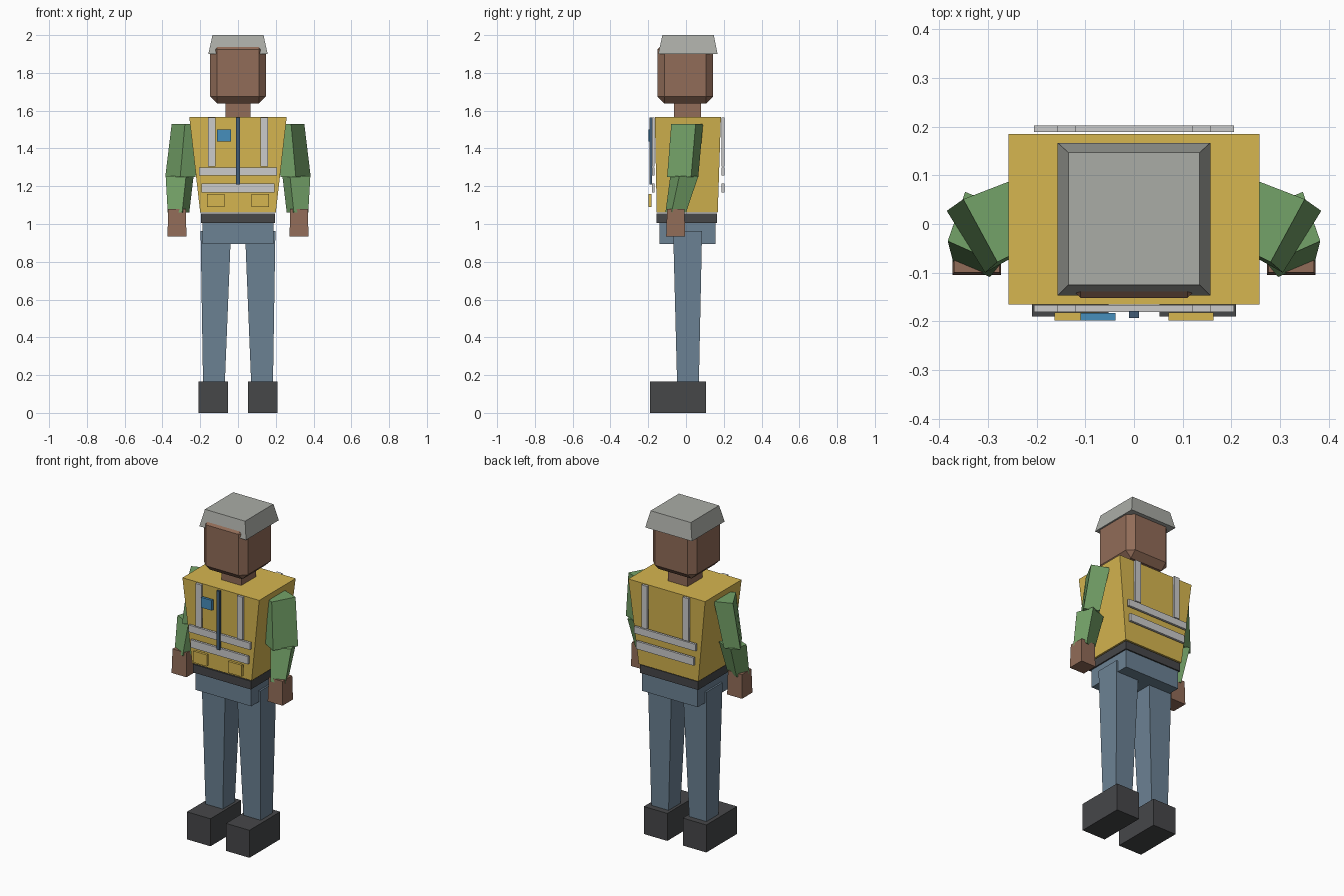
import bpy, bmesh

if "Cube" in bpy.data.objects:
    bpy.data.objects.remove(bpy.data.objects["Cube"])

def material(name, r, g, b):
    lin = lambda c: (c / 255 / 12.92) if c < 10 else ((c / 255 + 0.055) / 1.055) ** 2.4
    m = bpy.data.materials.new(name)
    m.diffuse_color = (lin(r), lin(g), lin(b), 1)
    m.use_nodes = True
    m.node_tree.nodes["Principled BSDF"].inputs["Base Color"].default_value = m.diffuse_color
    return m

YELLOW = material("vest_yellow", 214, 182, 80)
GREEN = material("sleeve_green", 116, 162, 104)
SKIN = material("skin_brown", 145, 108, 88)
DENIM = material("denim_blue", 108, 130, 148)
DARK = material("dark_grey", 70, 71, 73)
NAVY = material("zip_blue", 66, 92, 118)
BLUE = material("badge_blue", 70, 142, 188)
SILVER = material("reflective_grey", 205, 207, 207)
CAP = material("cap_grey", 170, 172, 166)

def loft(name, low, z0, high, z1, mat, bevel=0):
    """Solid between two horizontal four-sided outlines."""
    bm = bmesh.new()
    a = [bm.verts.new((x, y, z0)) for x, y in low]
    b = [bm.verts.new((x, y, z1)) for x, y in high]
    bm.faces.new(a)
    bm.faces.new(b)
    for i in range(4):
        j = (i + 1) % 4
        bm.faces.new((a[i], a[j], b[j], b[i]))
    if bevel:
        bmesh.ops.bevel(bm, geom=bm.edges[:], offset=bevel, segments=1, affect='EDGES')
    bmesh.ops.recalc_face_normals(bm, faces=bm.faces[:])
    me = bpy.data.meshes.new(name)
    bm.to_mesh(me)
    bm.free()
    me.materials.append(mat)
    ob = bpy.data.objects.new(name, me)
    bpy.context.collection.objects.link(ob)
    return ob

def rect(x0, x1, y0, y1):
    return [(x0, y0), (x1, y0), (x1, y1), (x0, y1)]

def box(name, x, y, z, mat, bevel=0):
    return loft(name, rect(*x, *y), z[0], rect(*x, *y), z[1], mat, bevel)

# Torso, belt and hips
loft("vest", rect(-.2, .2, -.155, .168), 1.06, rect(-.258, .258, -.165, .185), 1.567, YELLOW)
box("belt", (-.195, .195), (-.155, .163), (1.005, 1.055), DARK)
box("hips", (-.187, .187), (-.14, .155), (.895, 1.005), DENIM)

# Neck, head and cap
box("neck", (-.066, .066), (-.063, .08), (1.55, 1.66), SKIN)
box("head", (-.147, .147), (-.152, .142), (1.637, 1.96), SKIN, .037)
loft("cap", rect(-.157, .157, -.147, .167), 1.9, rect(-.135, .135, -.125, .147), 2.0, CAP)

# Reflective stripes on front and back
for side, y in (("front", (-.181, -.167)), ("back", (.189, .203))):
    box(side + "_upper_stripe", (-.206, .206), y, (1.258, 1.3), SILVER)
    box(side + "_lower_stripe", (-.193, .193), y, (1.167, 1.214), SILVER)
    for s in (-1, 1):
        x = sorted((s * .12, s * .158))
        box(side + "_strap_stripe", x, y, (1.305, 1.565), SILVER)

# Zip and badge
box("zip", (-.01, .01), (-.193, -.179), (1.208, 1.565), NAVY)
box("badge", (-.11, -.038), (-.198, -.183), (1.438, 1.5), BLUE)

# Paired parts, outlined for the -x side and flipped for the other
upper_top = [(-.351, .051), (-.281, -.078), (-.18, -.03), (-.25, .09)]
upper_low = [(-.385, .027), (-.306, -.1), (-.225, -.055), (-.3, .065)]
fore_top = [(-.347, .066), (-.383, -.035), (-.275, -.083), (-.235, .02)]
fore_low = [(-.34, 0), (-.372, -.077), (-.296, -.109), (-.258, -.03)]
pairs = [
    ("upper_arm", upper_low, 1.25, upper_top, 1.53, GREEN),
    ("forearm", fore_low, 1.06, fore_top, 1.255, GREEN),
    ("hand", rect(-.373, -.273, -.105, -.005), .935, rect(-.37, -.276, -.1, -.008), 1.08, SKIN),
    ("leg", rect(-.185, -.07, -.047, .068), .15, rect(-.198, -.037, -.068, .085), .963, DENIM),
    ("shoe", rect(-.21, -.052, -.19, .105), 0, rect(-.21, -.052, -.19, .105), .167, DARK),
    ("pocket", rect(-.163, -.071, -.198, -.182), 1.09, rect(-.163, -.071, -.198, -.182), 1.16, YELLOW),
]
for name, low, z0, high, z1, mat in pairs:
    for label, s in (("right_", 1), ("left_", -1)):
        flip = lambda pts: [(s * x, y) for x, y in pts]
        loft(label + name, flip(low), z0, flip(high), z1, mat)
